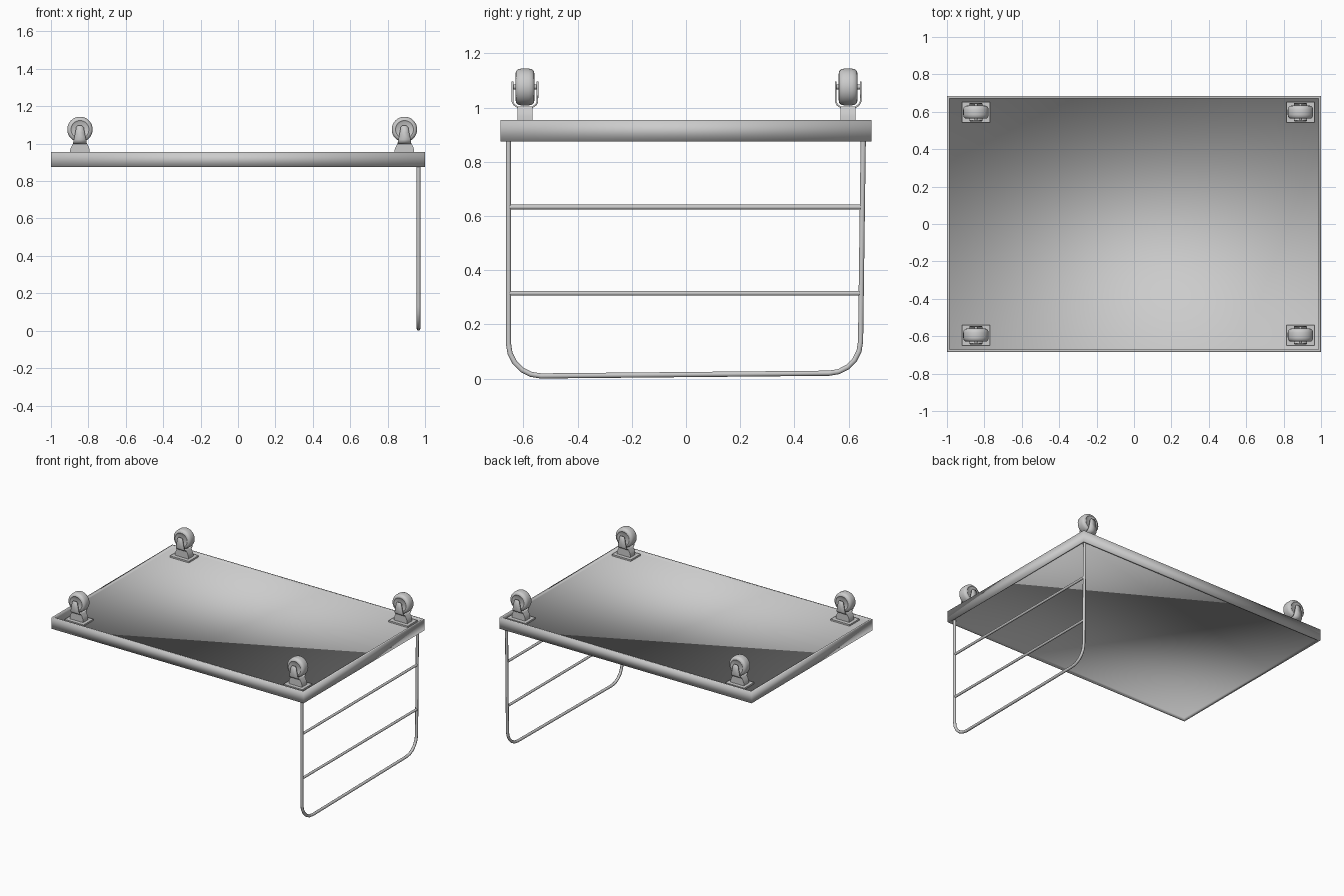
import bpy, bmesh, math
from mathutils import Vector

if "Cube" in bpy.data.objects:
    bpy.data.objects.remove(bpy.data.objects["Cube"])


def make(name, bm, angle=None):
    bmesh.ops.recalc_face_normals(bm, faces=bm.faces)
    me = bpy.data.meshes.new(name)
    bm.to_mesh(me)
    bm.free()
    ob = bpy.data.objects.new(name, me)
    bpy.context.collection.objects.link(ob)
    if angle is not None:
        bpy.ops.object.select_all(action='DESELECT')
        ob.select_set(True)
        bpy.context.view_layer.objects.active = ob
        bpy.ops.object.shade_smooth_by_angle(angle=math.radians(angle))
    return ob


def box(bm, centre, size):
    vs = bmesh.ops.create_cube(bm, size=1)['verts']
    for v in vs:
        v.co = Vector([c + a * s for c, a, s in zip(centre, v.co, size)])


def tube(name, pts, r):
    cu = bpy.data.curves.new(name, 'CURVE')
    cu.dimensions = '3D'
    cu.bevel_depth, cu.bevel_resolution, cu.use_fill_caps = r, 3, True
    sp = cu.splines.new('POLY')
    sp.points.add(len(pts) - 1)
    for p, q in zip(sp.points, pts):
        p.co = (*q, 1)
    ob = bpy.data.objects.new(name, cu)
    bpy.context.collection.objects.link(ob)
    return ob


# Deck: panel with a thin raised lip above and below
bm = bmesh.new()
box(bm, (0, 0, 0.915), (2, 1.37, 0.08))
bm.normal_update()
caps = [f for f in bm.faces if abs(f.normal.z) > 0.9]
for f in caps:
    bmesh.ops.inset_individual(bm, faces=[f], thickness=0.018)
    down = -0.016 * f.normal
    ext = bmesh.ops.extrude_discrete_faces(bm, faces=[f])['faces'][0]
    bmesh.ops.translate(bm, verts=ext.verts[:], vec=down)
make('deck', bm, 180)

# Hanging leg frame: bent tube with rounded lower corners, and two rungs
LX = 0.965


def bend(cy, cz, r, a0, a1, n=5):
    return [(LX, cy + r * math.cos(t), cz + r * math.sin(t))
            for t in (math.radians(a0 + (a1 - a0) * i / n) for i in range(n + 1))]


path = [(LX, -0.655, 0.885)] + bend(-0.535, 0.13, 0.12, 180, 270)
path += bend(0.527, 0.137, 0.117, 270, 360) + [(LX, 0.654, 0.885)]
tube('leg_frame', path, 0.01)
for z in (0.315, 0.633):
    tube('leg_rung', [(LX, -0.65, z), (LX, 0.65, z)], 0.009)


# Caster pieces, each built about its own mounting centre
def lathe(name, profile, centre, seg=32):
    bm = bmesh.new()
    vs = [bm.verts.new((r, y, 0)) for r, y in profile]
    es = [bm.edges.new(p) for p in zip(vs, vs[1:])]
    bmesh.ops.spin(bm, geom=vs + es, cent=(0, 0, 0), axis=(0, 1, 0),
                   angle=2 * math.pi, steps=seg)
    bmesh.ops.remove_doubles(bm, verts=bm.verts, dist=1e-5)
    bmesh.ops.translate(bm, verts=bm.verts, vec=centre)
    make(name, bm, 35)


def caster(x, y):
    # mounting plate
    bm = bmesh.new()
    box(bm, (x, y, 0.943), (0.15, 0.11, 0.014))
    make('caster_plate', bm)
    # flared neck
    half = [(0.052, 0.945), (0.052, 0.968), (0.046, 0.985), (0.036, 1.003)]
    prof = half + [(-a, z) for a, z in reversed(half)]
    bm = bmesh.new()
    f = bm.faces.new([bm.verts.new((x + a, y - 0.028, z)) for a, z in prof])
    ext = bmesh.ops.extrude_face_region(bm, geom=[f])['geom']
    bmesh.ops.translate(bm, vec=(0, 0.056, 0),
                        verts=[v for v in ext if isinstance(v, bmesh.types.BMVert)])
    make('caster_neck', bm, 35)
    # U-shaped fork
    half = [(0.046, 1.096, 0.012), (0.046, 1.088, 0.02), (0.046, 1.06, 0.025),
            (0.046, 1.022, 0.033), (0.04, 1.01, 0.035), (0.028, 1.002, 0.036)]
    strip = [(-a, z, w) for a, z, w in half] + half[::-1]
    bm = bmesh.new()
    rows = [[bm.verts.new((x + s * w, y + a, z)) for s in (-1, 1)] for a, z, w in strip]
    for p, q in zip(rows, rows[1:]):
        bm.faces.new((p[0], p[1], q[1], q[0]))
    ob = make('caster_fork', bm, 35)
    mod = ob.modifiers.new('thickness', 'SOLIDIFY')
    mod.thickness, mod.offset = 0.006, 0
    # wheel and axle
    side = [(0, 0.028), (0.04, 0.03), (0.048, 0.035), (0.058, 0.033), (0.065, 0.026), (0.068, 0.014)]
    lathe('caster_wheel', side + [(r, -w) for r, w in reversed(side)], (x, y, 1.076))
    lathe('caster_axle', [(0, 0.046), (0.009, 0.046), (0.009, -0.046), (0, -0.046)],
          (x, y, 1.076), 12)


for cx in (-0.845, 0.89):
    for cy in (-0.594, 0.598):
        caster(cx, cy)
